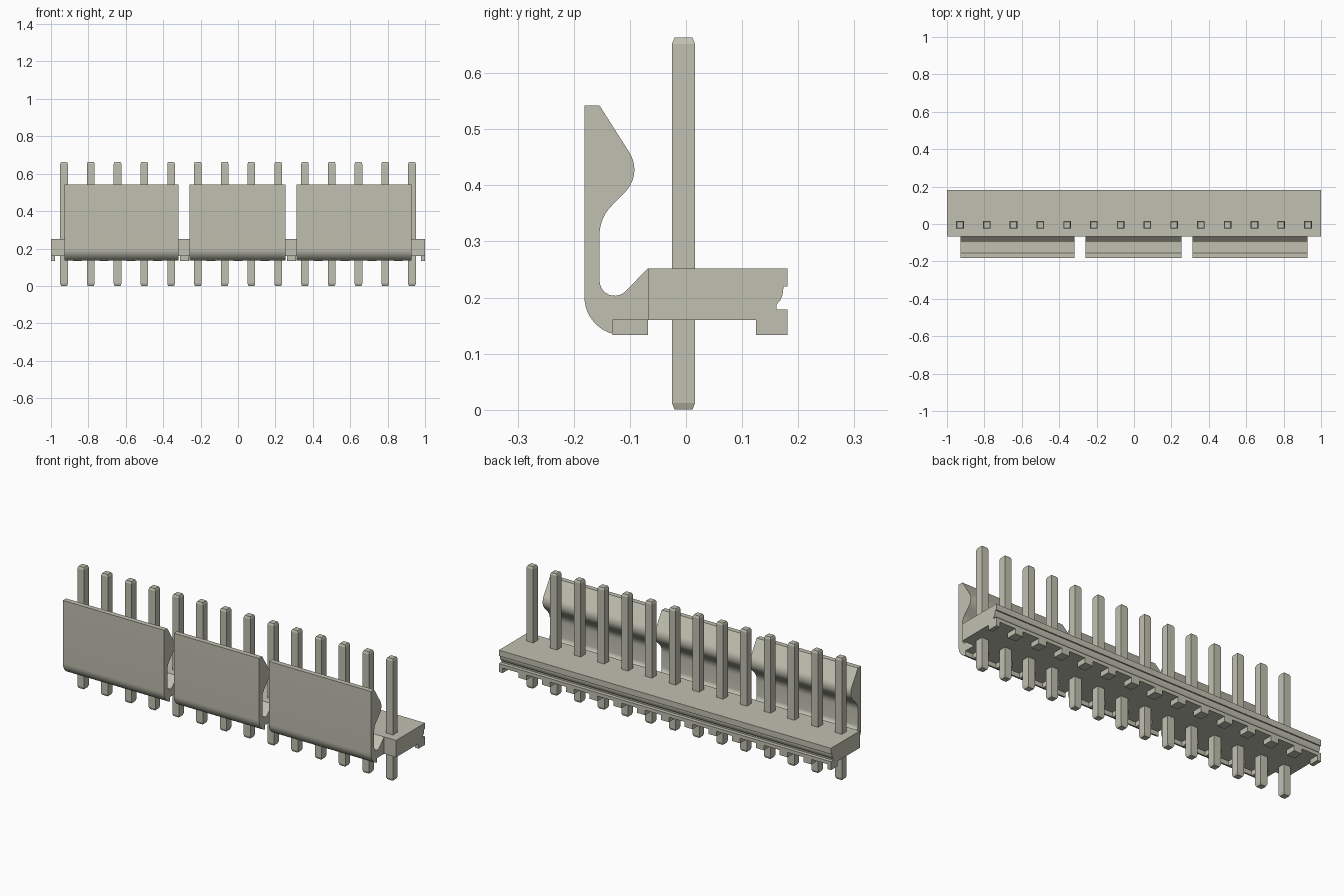
import bpy
import bmesh
import math

cube = bpy.data.objects.get("Cube")
if cube:
    bpy.data.objects.remove(cube, do_unlink=True)

# One warm grey for the whole part
grey = bpy.data.materials.new("warm_grey")
grey.use_nodes = True
colour = (0.53, 0.53, 0.44, 1)
grey.diffuse_color = colour
grey.node_tree.nodes["Principled BSDF"].inputs["Base Color"].default_value = colour

PITCH = 0.1431
FOOT = 0.024
BOTTOM, UNDERSIDE, TOP = 0.133, 0.16, 0.252


def finish(name, bm, smooth=False):
    bmesh.ops.recalc_face_normals(bm, faces=bm.faces)
    mesh = bpy.data.meshes.new(name)
    bm.to_mesh(mesh)
    bm.free()
    mesh.materials.append(grey)
    obj = bpy.data.objects.new(name, mesh)
    bpy.context.collection.objects.link(obj)
    if smooth:
        bpy.ops.object.select_all(action='DESELECT')
        obj.select_set(True)
        bpy.context.view_layer.objects.active = obj
        bpy.ops.object.shade_smooth_by_angle(angle=math.radians(30))
    return obj


def extrude_profile(name, points, x0, x1, smooth=False):
    """Sweep a (y, z) outline along x."""
    bm = bmesh.new()
    face = bm.faces.new([bm.verts.new((x0, y, z)) for y, z in points])
    ext = bmesh.ops.extrude_face_region(bm, geom=[face])
    verts = [v for v in ext["geom"] if isinstance(v, bmesh.types.BMVert)]
    bmesh.ops.translate(bm, verts=verts, vec=(x1 - x0, 0, 0))
    return finish(name, bm, smooth)


def block(name, x0, x1, y0, y1, z0, z1):
    return extrude_profile(name, [(y0, z0), (y1, z0), (y1, z1), (y0, z1)], x0, x1)


def arc(cy, cz, r, start, end, steps=10):
    angles = [math.radians(start + (end - start) * i / steps) for i in range(steps + 1)]
    return [(cy + r * math.cos(a), cz + r * math.sin(a)) for a in angles]


# Base bar with the undercut along its back
base = [(-0.068, UNDERSIDE), (0.181, UNDERSIDE), (0.181, 0.179), (0.161, 0.179),
        (0.161, 0.187), (0.168, 0.195), (0.172, 0.205), (0.174, 0.22),
        (0.181, 0.22), (0.181, TOP), (-0.068, TOP)]
extrude_profile("base_bar", base, -1, 1)

# Latch outline: hooked lip, thin wall, rounded heel
latch = [(-0.181, 0.542), (-0.154, 0.542)]
latch += arc(-0.149, 0.428, 0.057, 34, -45)
latch += arc(-0.082, 0.312, 0.072, 135, 180)
latch += arc(-0.127, 0.23, 0.027, 180, 315)
latch += [(-0.068, TOP), (-0.068, UNDERSIDE), (-0.131, UNDERSIDE)]
latch += arc(-0.113, 0.201, 0.068, 255, 180)

spans = [(-0.928, -0.318), (-0.26, 0.254), (0.312, 0.928)]
for n, (x0, x1) in enumerate(spans):
    extrude_profile(f"latch_{n + 1}", latch, x0, x1, smooth=True)

# Standoff feet midway between pins, under the back edge and the latches
for k in range(-7, 8):
    x = k * PITCH
    block(f"back_foot_{k + 8}", max(x - FOOT, -1), min(x + FOOT, 1),
          0.125, 0.181, BOTTOM, UNDERSIDE)
    if any(x0 < x < x1 for x0, x1 in spans):
        block(f"front_foot_{k + 8}", x - FOOT, x + FOOT,
              -0.131, -0.068, BOTTOM, UNDERSIDE)


# Square pins with chamfered tips
def pin(name, x):
    bm = bmesh.new()
    rings = []
    for z, h in [(0, 0.016), (0.012, 0.0205), (0.652, 0.0205), (0.663, 0.016)]:
        rings.append([bm.verts.new((x + h * sx, -0.0045 + h * sy, z))
                      for sx, sy in [(-1, -1), (1, -1), (1, 1), (-1, 1)]])
    for low, high in zip(rings, rings[1:]):
        for i in range(4):
            j = (i + 1) % 4
            bm.faces.new((low[i], low[j], high[j], high[i]))
    bm.faces.new(rings[0])
    bm.faces.new(rings[-1])
    finish(name, bm)


for i in range(14):
    pin(f"pin_{i + 1}", (i - 6.5) * PITCH)
